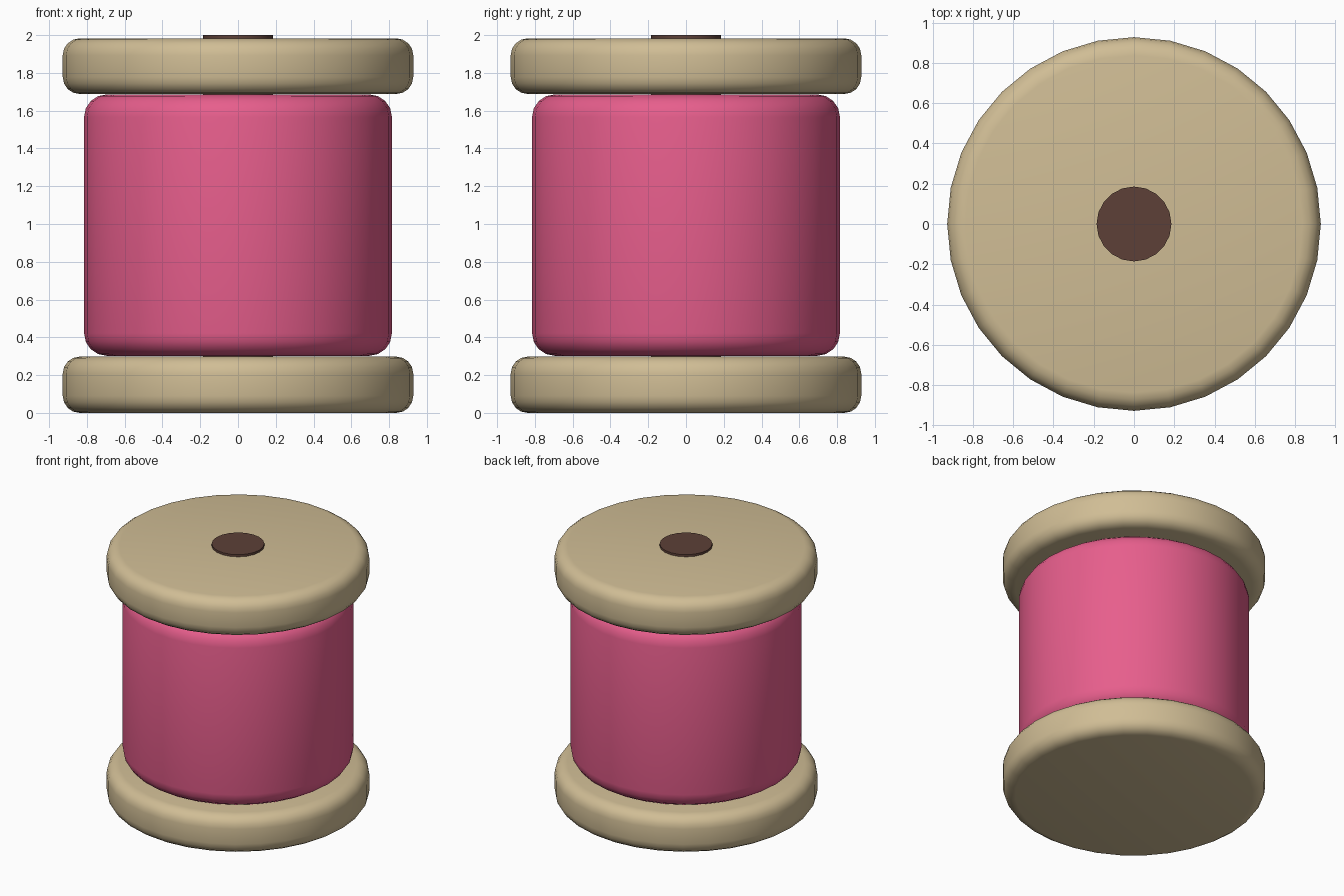
import bpy
import bmesh

cube = bpy.data.objects.get("Cube")
if cube:
    bpy.data.objects.remove(cube, do_unlink=True)


def make_material(name, rgb):
    """Flat material from 0-255 display values, stored as linear."""
    linear = [((c / 255 + 0.055) / 1.055) ** 2.4 for c in rgb]
    mat = bpy.data.materials.new(name)
    mat.use_nodes = True
    mat.diffuse_color = (*linear, 1)
    bsdf = mat.node_tree.nodes["Principled BSDF"]
    bsdf.inputs["Base Color"].default_value = (*linear, 1)
    bsdf.inputs["Roughness"].default_value = 0.8
    return mat


def make_drum(name, radius, bottom, top, sides, mat, rounding=0):
    """Upright cylinder whose two rims can be rounded."""
    bm = bmesh.new()
    bmesh.ops.create_cone(bm, cap_ends=True, segments=sides,
                          radius1=radius, radius2=radius, depth=top - bottom)
    if rounding:
        rims = [e for e in bm.edges
                if abs(e.verts[0].co.z - e.verts[1].co.z) < 0.001]
        bmesh.ops.bevel(bm, geom=rims, offset=rounding, segments=4,
                        profile=0.5, affect='EDGES')
    mesh = bpy.data.meshes.new(name)
    bm.to_mesh(mesh)
    bm.free()
    mesh.materials.append(mat)
    obj = bpy.data.objects.new(name, mesh)
    obj.location.z = (bottom + top) / 2
    bpy.context.collection.objects.link(obj)
    bpy.ops.object.select_all(action='DESELECT')
    obj.select_set(True)
    bpy.context.view_layer.objects.active = obj
    bpy.ops.object.shade_smooth_by_angle()
    return obj


wood = make_material("pale wood", (208, 189, 149))
pink = make_material("pink thread", (240, 98, 146))
brown = make_material("dark brown", (93, 64, 55))

# Wooden end discs
make_drum("bottom_flange", 0.928, 0, 0.298, 32, wood, 0.09)
make_drum("top_flange", 0.928, 1.688, 1.983, 32, wood, 0.09)

# Wound thread between the discs
make_drum("thread_winding", 0.815, 0.302, 1.686, 32, pink, 0.12)

# Core running through the spool, its end showing on top
make_drum("core", 0.186, 0.02, 2, 20, brown)
